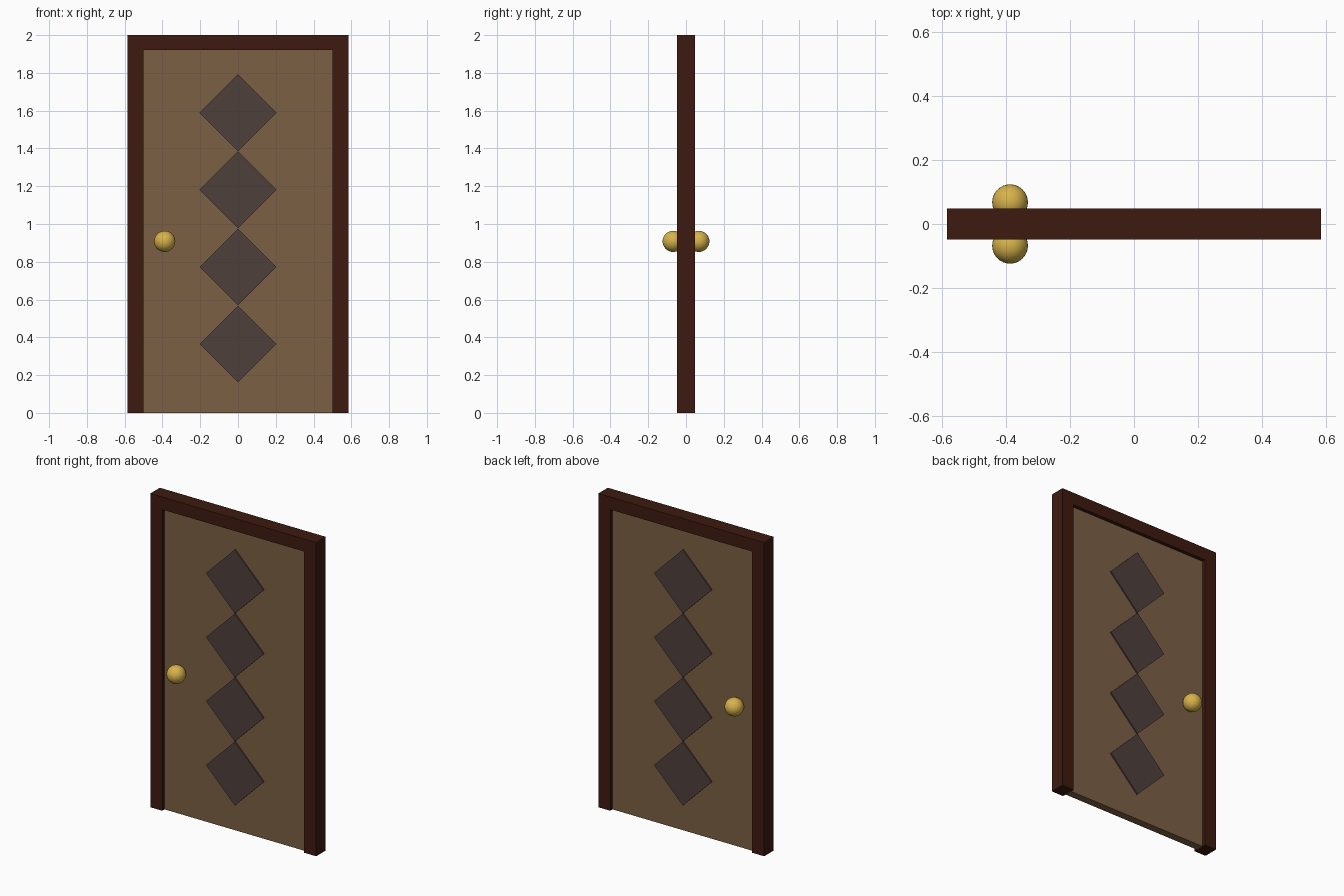
import bpy, bmesh

if "Cube" in bpy.data.objects:
    bpy.data.objects.remove(bpy.data.objects["Cube"])


def material(name, rgb):
    m = bpy.data.materials.new(name)
    m.diffuse_color = (*rgb, 1)
    m.use_nodes = True
    m.node_tree.nodes["Principled BSDF"].inputs["Base Color"].default_value = m.diffuse_color
    return m


def slab(name, profile, half_depth, mat):
    """Extrude an (x, z) outline symmetrically about y = 0."""
    bm = bmesh.new()
    face = bm.faces.new([bm.verts.new((x, -half_depth, z)) for x, z in profile])
    ext = bmesh.ops.extrude_face_region(bm, geom=[face])["geom"]
    bmesh.ops.translate(bm, vec=(0, 2 * half_depth, 0),
                        verts=[v for v in ext if isinstance(v, bmesh.types.BMVert)])
    bmesh.ops.recalc_face_normals(bm, faces=bm.faces)
    mesh = bpy.data.meshes.new(name)
    bm.to_mesh(mesh)
    bm.free()
    mesh.materials.append(mat)
    obj = bpy.data.objects.new(name, mesh)
    bpy.context.collection.objects.link(obj)
    return obj


dark_wood = material("dark_wood", (0.047, 0.011, 0.005))
wood = material("wood", (0.2, 0.115, 0.06))
inlay = material("inlay", (0.077, 0.05, 0.044))
brass = material("brass", (0.68, 0.45, 0.07))

W, IN, TOP, H = 0.585, 0.5, 1.92, 2.0

# Frame: two jambs and a lintel in one outline
slab("door_frame", [(-W, 0), (-IN, 0), (-IN, TOP), (IN, TOP),
                    (IN, 0), (W, 0), (W, H), (-W, H)], 0.048, dark_wood)

# Door leaf
slab("door_panel", [(-IN, 0), (IN, 0), (IN, TOP), (-IN, TOP)], 0.025, wood)

# Column of raised diamonds, showing on both faces
R = 0.203
for i in range(4):
    z = 0.365 + i * 0.408
    slab(f"diamond_{i + 1}", [(-R, z), (0, z - R), (R, z), (0, z + R)], 0.033, inlay)

# Round knobs front and back
for side, y in (("front", -0.068), ("back", 0.068)):
    bpy.ops.mesh.primitive_uv_sphere_add(segments=32, ring_count=16, radius=0.056,
                                         location=(-0.388, y, 0.908))
    knob = bpy.context.object
    knob.name = f"{side}_knob"
    knob.data.materials.append(brass)
    bpy.ops.object.shade_smooth()
